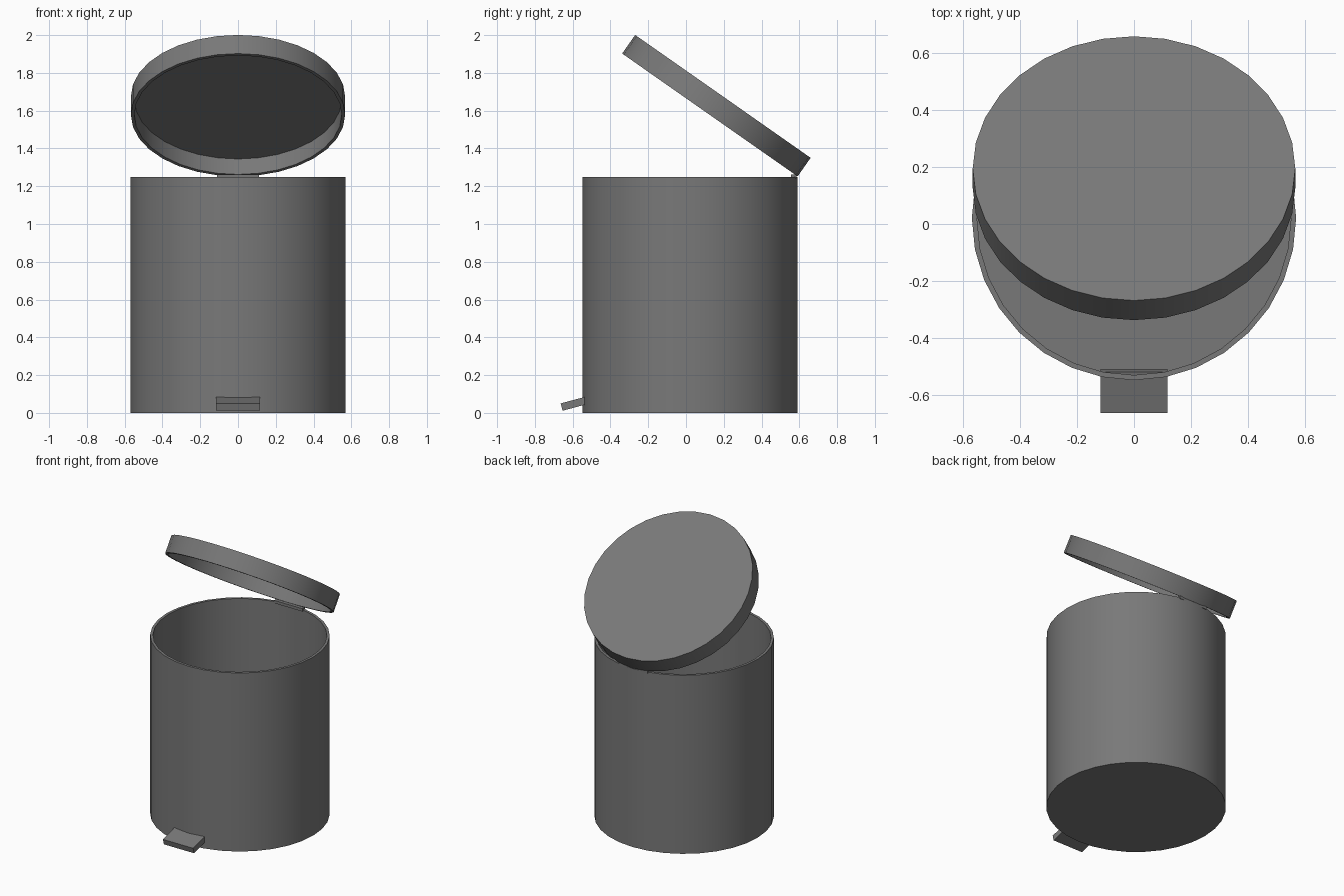
import bpy, bmesh, math
from mathutils import Matrix, Vector

if "Cube" in bpy.data.objects:
    bpy.data.objects.remove(bpy.data.objects["Cube"])

grey = bpy.data.materials.new("dark grey plastic")
grey.diffuse_color = (0.19, 0.19, 0.19, 1)
grey.use_nodes = True
grey.node_tree.nodes["Principled BSDF"].inputs["Base Color"].default_value = grey.diffuse_color
SIDES = 32


def finish(name, bm, matrix):
    bmesh.ops.transform(bm, matrix=matrix, verts=bm.verts)
    bmesh.ops.recalc_face_normals(bm, faces=bm.faces)
    mesh = bpy.data.meshes.new(name)
    bm.to_mesh(mesh)
    bm.free()
    mesh.materials.append(grey)
    ob = bpy.data.objects.new(name, mesh)
    bpy.context.collection.objects.link(ob)
    bpy.ops.object.select_all(action='DESELECT')
    ob.select_set(True)
    bpy.context.view_layer.objects.active = ob
    bpy.ops.object.shade_smooth_by_angle(angle=math.radians(35))
    return ob


def cup(name, profile, matrix):
    """Turn a (radius, z) profile into a closed hollow cup."""
    bm = bmesh.new()
    rings = [[bm.verts.new((r * math.sin(2 * math.pi * i / SIDES),
                            r * math.cos(2 * math.pi * i / SIDES), z))
              for i in range(SIDES)] for r, z in profile]
    for a, b in zip(rings, rings[1:]):
        for i in range(SIDES):
            j = (i + 1) % SIDES
            bm.faces.new((a[i], a[j], b[j], b[i]))
    bm.faces.new(rings[0])
    bm.faces.new(rings[-1])
    return finish(name, bm, matrix)


def box(name, size, matrix):
    bm = bmesh.new()
    bmesh.ops.create_cube(bm, size=1)
    bmesh.ops.scale(bm, vec=Vector(size), verts=bm.verts)
    return finish(name, bm, matrix)


# Bin body: open at the top, thin wall
cup("bin_body", [(0.57, 0), (0.57, 1.25), (0.552, 1.25), (0.552, 0.02)],
    Matrix.Translation((0, 0.021, 0)))

# Lid: shallow hollow cap, hinged open at the back
lid_r = 0.567
hinge = Vector((0, 0.591, 1.252))
cup("lid", [(lid_r, 0.12), (lid_r, 0), (lid_r - 0.018, 0), (lid_r - 0.018, 0.10)],
    Matrix.Translation(hinge) @ Matrix.Rotation(math.radians(-35), 4, 'X')
    @ Matrix.Translation((0, -lid_r, 0)))

# Hinge plate joining lid and rim
box("hinge_plate", (0.22, 0.03, 0.02), Matrix.Translation((0, 0.57, 1.251)))

# Foot pedal, sloping down to the front and passing through the wall
box("foot_pedal", (0.234, 0.148, 0.04),
    Matrix.Translation((0, -0.587, 0.05)) @ Matrix.Rotation(math.radians(15), 4, 'X'))
